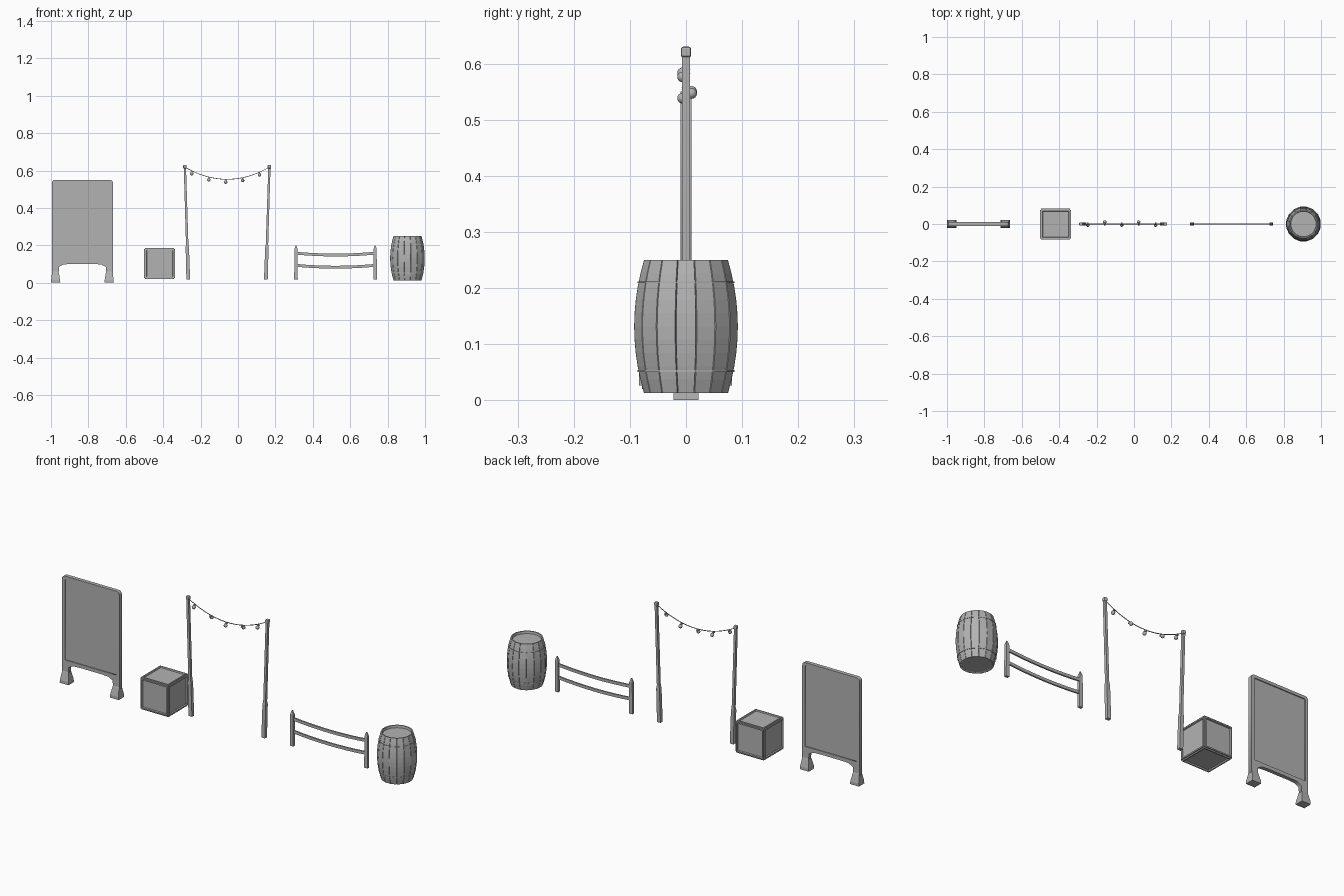
import bpy, bmesh, math
from mathutils import Vector

if "Cube" in bpy.data.objects:
    bpy.data.objects.remove(bpy.data.objects["Cube"], do_unlink=True)

COLOR = (0.45, 0.45, 0.45, 1)
grey = bpy.data.materials.new("plain grey")
grey.use_nodes = True
grey.diffuse_color = COLOR
grey.node_tree.nodes["Principled BSDF"].inputs["Base Color"].default_value = COLOR


def finish(name, bm, smooth=False, bevel=0):
    bmesh.ops.recalc_face_normals(bm, faces=bm.faces)
    mesh = bpy.data.meshes.new(name)
    bm.to_mesh(mesh)
    bm.free()
    mesh.materials.append(grey)
    obj = bpy.data.objects.new(name, mesh)
    bpy.context.collection.objects.link(obj)
    if bevel:
        mod = obj.modifiers.new("soft edges", "BEVEL")
        mod.width, mod.segments = bevel, 2
    if smooth:
        for poly in mesh.polygons:
            poly.use_smooth = True
    return obj


def loft(name, rings, bevel=0):
    """Join matching rings of points into a closed solid."""
    bm = bmesh.new()
    loops = [[bm.verts.new(p) for p in ring] for ring in rings]
    n = len(loops[0])
    for a, b in zip(loops, loops[1:]):
        for i in range(n):
            j = (i + 1) % n
            bm.faces.new((a[i], a[j], b[j], b[i]))
    bm.faces.new(loops[0])
    bm.faces.new(loops[-1])
    return finish(name, bm, bevel=bevel)


def level(x, z, hx, hy):
    return [(x + a * hx, b * hy, z) for a, b in ((-1, -1), (1, -1), (1, 1), (-1, 1))]


def upright(x, z, hy, hz):
    return [(x, a * hy, z + b * hz) for a, b in ((-1, -1), (1, -1), (1, 1), (-1, 1))]


def rounded(x0, x1, z0, z1, r):
    """Rectangle with rounded upper corners."""
    pts = [(x0, z0), (x1, z0)]
    for cx, start in ((x1 - r, 0), (x0 + r, 90)):
        for k in range(5):
            t = math.radians(start + k * 22.5)
            pts.append((cx + r * math.cos(t), z1 - r + r * math.sin(t)))
    return pts


# Sign board: rim with arched underside, recessed panel and splayed feet
SIGN = -0.832


def plate(name, outlines, half):
    curve = bpy.data.curves.new(name, "CURVE")
    curve.dimensions, curve.fill_mode, curve.extrude = "2D", "BOTH", half
    for outline in outlines:
        spline = curve.splines.new("POLY")
        spline.points.add(len(outline) - 1)
        spline.use_cyclic_u = True
        for point, (x, z) in zip(spline.points, outline):
            point.co = (x, z, 0, 1)
    obj = bpy.data.objects.new(name, curve)
    obj.location.x, obj.rotation_euler.x = SIGN, math.pi / 2
    bpy.context.collection.objects.link(obj)
    bpy.ops.object.select_all(action="DESELECT")
    bpy.context.view_layer.objects.active = obj
    obj.select_set(True)
    bpy.ops.object.convert(target="MESH")
    bpy.context.object.data.materials.clear()
    bpy.context.object.data.materials.append(grey)


arch = [(-0.163, 0.05), (-0.127, 0.05), (-0.125, 0.085), (-0.1, 0.098), (-0.06, 0.1)]
arch += [(-x, z) for x, z in reversed(arch)]
rim = arch + rounded(-0.163, 0.163, 0.1, 0.55, 0.016)[2:]
window = rounded(-0.147, 0.147, 0.118, 0.535, 0.006)
plate("sign_rim", [rim, window], 0.01)
plate("sign_panel", [rounded(-0.15, 0.15, 0.112, 0.54, 0.006)], 0.005)
for side, s in (("right", -1), ("left", 1)):
    loft(side + "_sign_foot", [level(SIGN + s * 0.143, 0, 0.025, 0.022),
                               level(SIGN + s * 0.143, 0.015, 0.024, 0.022),
                               level(SIGN + s * 0.144, 0.055, 0.018, 0.012),
                               level(SIGN + s * 0.144, 0.06, 0.016, 0.01)])

# Crate: every side inset into a raised border
bm = bmesh.new()
bmesh.ops.create_cube(bm, size=0.166)
bmesh.ops.translate(bm, verts=bm.verts, vec=(-0.419, -0.001, 0.103))
corner_edges = list(bm.edges)
sides = list(bm.faces)
bmesh.ops.bevel(bm, geom=corner_edges, offset=0.006, segments=2, affect="EDGES")
sides = sorted(bm.faces, key=lambda f: f.calc_area())[-6:]
bmesh.ops.inset_individual(bm, faces=sides, thickness=0.009)
bmesh.ops.inset_individual(bm, faces=sides, thickness=0.003, depth=-0.006)
finish("crate", bm)

# Light string: stepped leaning poles with caps
for side, foot, top in (("right", -0.266, -0.284), ("left", 0.149, 0.168)):
    def at(z):
        return foot + (top - foot) * (z - 0.018) / 0.6
    loft(side + "_pole", [level(at(z), z, hx, hy) for z, hx, hy in (
        (0.018, 0.01, 0.009), (0.19, 0.009, 0.009), (0.205, 0.0065, 0.007), (0.615, 0.006, 0.007))])
    loft(side + "_pole_cap", [level(top, 0.611, 0.009, 0.009),
                              level(top, 0.63, 0.009, 0.009)], bevel=0.004)

# Sagging wire between the poles
MID, HALF = -0.058, 0.226


def wire_z(x):
    return 0.553 + 0.065 * ((x - MID) / HALF) ** 2


wire = []
for k in range(25):
    x = MID + HALF * (k / 12 - 1)
    wire.append([(x, 0.002 * math.cos(t), wire_z(x) + 0.002 * math.sin(t))
                 for t in (j * math.tau / 6 for j in range(6))])
loft("light_wire", wire)

# Bulbs hang alternately behind and in front of the wire
for i in range(5):
    x = -0.247 + i * 0.0905
    y = 0.01 if i % 2 else -0.006
    z = wire_z(x) - 0.015
    bm = bmesh.new()
    bmesh.ops.create_uvsphere(bm, u_segments=12, v_segments=8, radius=0.0095)
    bmesh.ops.translate(bm, verts=bm.verts, vec=(x, y, z))
    finish(f"bulb_{i + 1}", bm, smooth=True)
    loft(f"bulb_socket_{i + 1}", [level(x, z + 0.006, 0.004, 0.008), level(x, z + 0.015, 0.003, 0.004)])

# Fence: pointed posts and two sagging rails
for side, x in (("right", 0.31), ("left", 0.733)):
    loft(side + "_fence_post", [level(x, 0.018, 0.0095, 0.007), level(x, 0.18, 0.0085, 0.007),
                                level(x, 0.2, 0.002, 0.002)])
for name, height, sag in (("upper", 0.158, 0.01), ("lower", 0.093, 0.01)):
    rings = []
    for k in range(9):
        t = k / 4 - 1
        rings.append(upright(0.5215 + 0.2115 * t, height - sag * (1 - t * t), 0.004, 0.0075))
    loft(name + "_rail", rings)

# Barrel: sixteen staves with grooves, open rim and sunken lid
BARREL = 0.906
STAVES = 16
STEP = math.tau / STAVES


def hoop_ring(r, z, groove=0.003):
    pts = []
    for k in range(STAVES):
        for turn, dr in ((-0.5, -groove), (-0.47, 0), (0.47, 0)):
            a = (k + turn) * STEP
            pts.append((BARREL + (r + dr) * math.cos(a), (r + dr) * math.sin(a), z))
    return pts


def bulge(z):
    return 0.094 - 0.018 * ((z - 0.131) / 0.119) ** 2


heights = [0.013 + 0.237 * k / 10 for k in range(11)]
body = [hoop_ring(0.066, 0.016, 0), hoop_ring(0.074, 0.013)]
body += [hoop_ring(bulge(z), z) for z in heights]
body += [hoop_ring(0.07, 0.25, 0), hoop_ring(0.068, 0.238, 0)]
loft("barrel", body)
for name, z in (("upper", 0.21), ("lower", 0.052)):
    r = bulge(z)
    loft(name + "_barrel_hoop", [hoop_ring(r - 0.004, z - 0.0015, 0), hoop_ring(r + 0.0015, z - 0.0015, 0),
                                 hoop_ring(r + 0.0015, z + 0.0015, 0), hoop_ring(r - 0.004, z + 0.0015, 0)])
